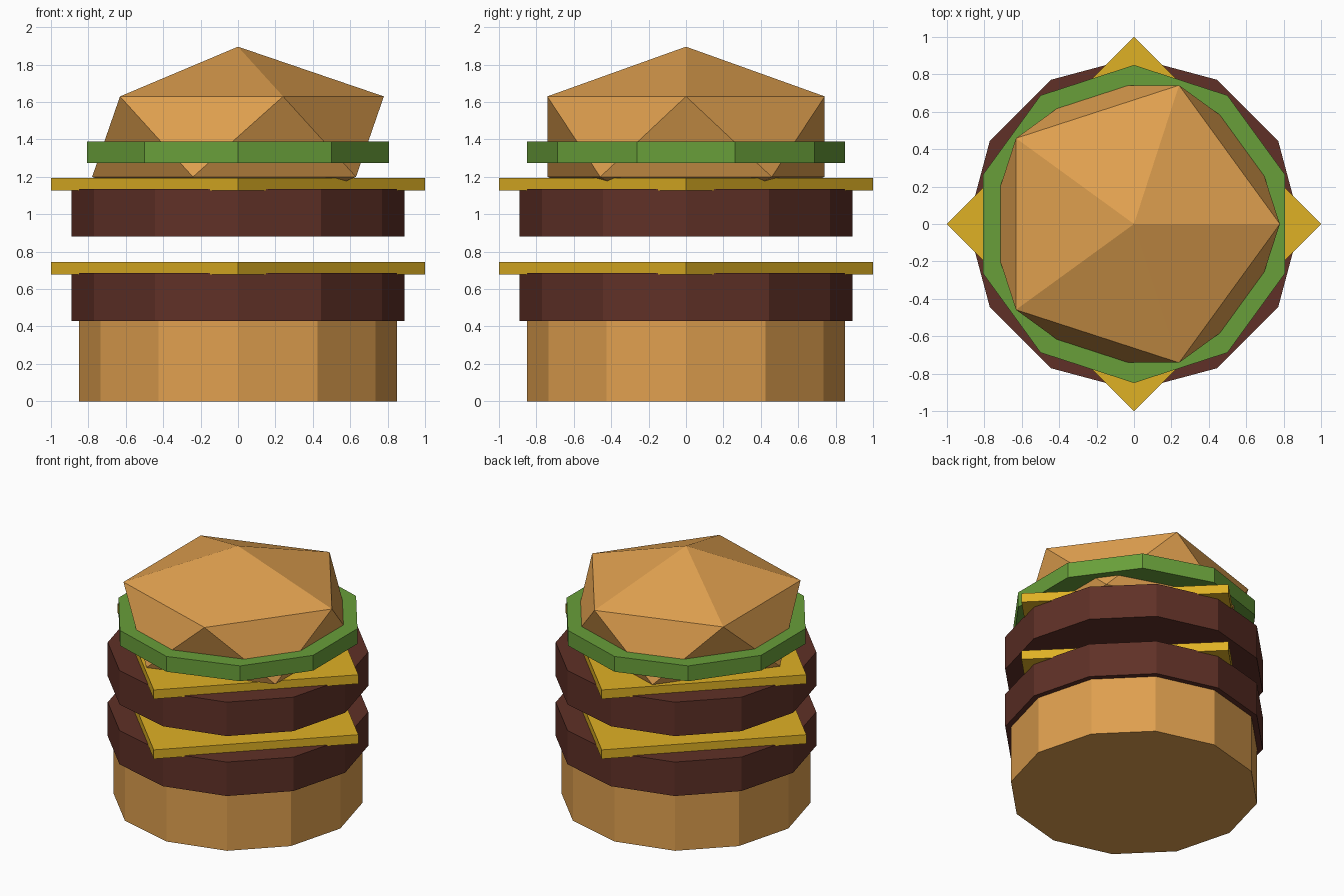
import bpy
import math

if "Cube" in bpy.data.objects:
    bpy.data.objects.remove(bpy.data.objects["Cube"])


def material(name, rgb):
    mat = bpy.data.materials.new(name)
    mat.diffuse_color = (*rgb, 1.0)
    mat.use_nodes = True
    mat.node_tree.nodes["Principled BSDF"].inputs["Base Color"].default_value = mat.diffuse_color
    return mat


BUN = material("toasted bun", (0.74, 0.35, 0.078))
MEAT = material("brown meat", (0.115, 0.030, 0.020))
CHEESE = material("yellow cheese", (0.74, 0.44, 0.018))
LETTUCE = material("green lettuce", (0.140, 0.345, 0.042))


def layer(name, sides, radius, z0, z1, mat, first_angle=0.0):
    """Flat prism between z0 and z1 with its first corner at first_angle degrees."""
    bpy.ops.mesh.primitive_cylinder_add(
        vertices=sides, radius=radius, depth=z1 - z0, location=(0, 0, (z0 + z1) / 2))
    obj = bpy.context.object
    obj.name = name
    # Blender places the first corner on +y
    obj.rotation_euler.z = math.radians(first_angle - 90)
    obj.data.materials.append(mat)
    return obj


# Bottom bun
layer("bottom_bun", 12, 0.85, 0.0, 0.44, BUN)

# Two patties, each with a square cheese slice turned corner-forward
for label, base in (("lower", 0.43), ("upper", 0.88)):
    layer(label + "_patty", 12, 0.89, base, base + 0.255, MEAT)
    layer(label + "_cheese", 4, 1.0, base + 0.247, base + 0.315, CHEESE)

# Lettuce ring around the top bun
layer("lettuce", 10, 0.85, 1.275, 1.39, LETTUCE, 90)

# Top bun: squashed icosahedron, its lower tip sunk into the upper patty
bpy.ops.mesh.primitive_ico_sphere_add(subdivisions=1, radius=1, location=(0, 0, 1.415))
top = bpy.context.object
top.name = "top_bun"
top.scale = (0.872, 0.872, 0.481)
top.data.materials.append(BUN)
